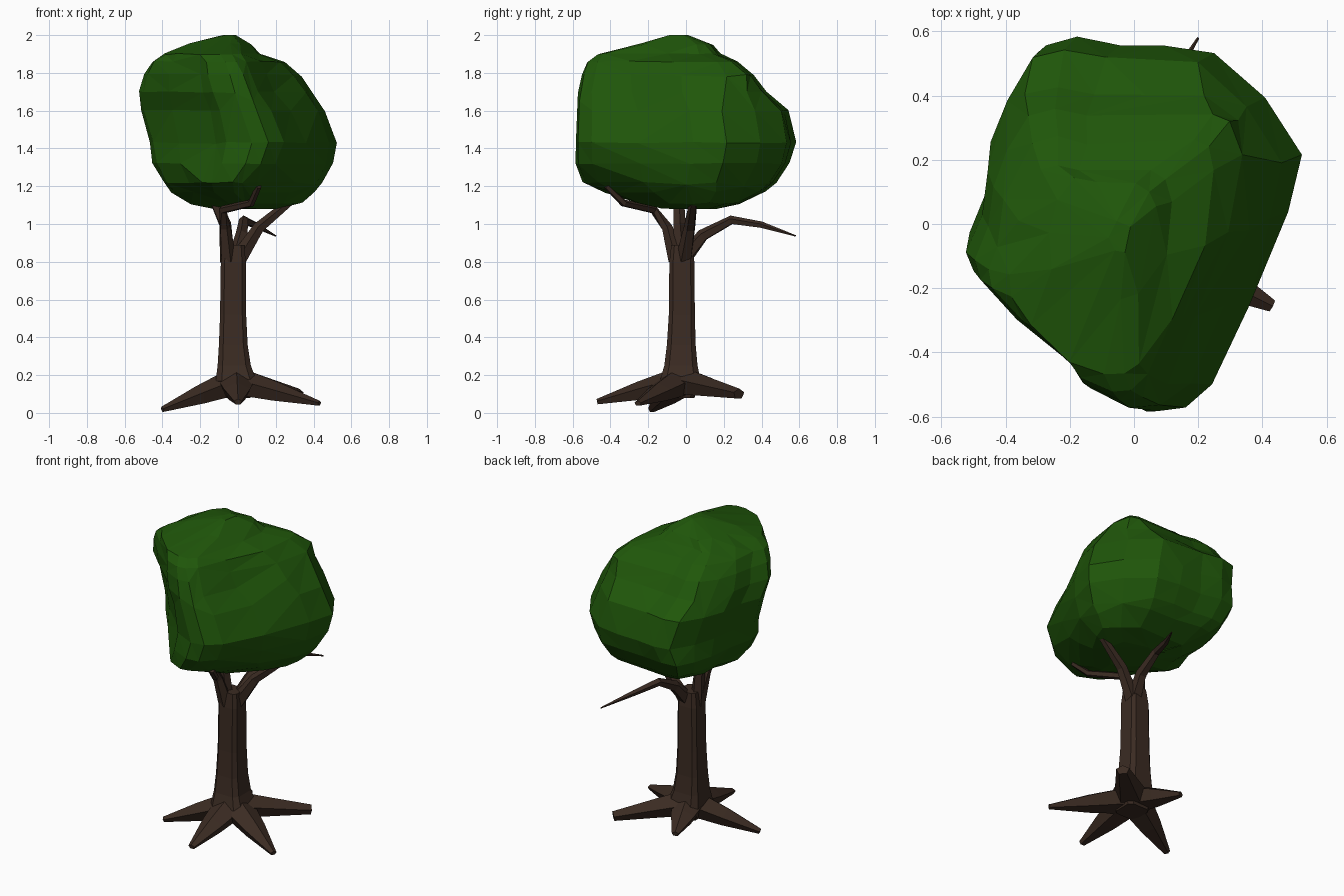
import bpy, bmesh, math, random
from mathutils import Vector

if "Cube" in bpy.data.objects:
    bpy.data.objects.remove(bpy.data.objects["Cube"])

random.seed(4)


def material(name, rgb):
    m = bpy.data.materials.new(name)
    m.diffuse_color = (*rgb, 1)
    m.use_nodes = True
    m.node_tree.nodes["Principled BSDF"].inputs["Base Color"].default_value = m.diffuse_color
    return m


BARK = material("dark bark", (0.043, 0.024, 0.016))
LEAF = material("leaf green", (0.014, 0.094, 0.003))


def loft(name, rings, mat, triangulate=False):
    """Skin a stack of equal-length vertex rings and cap both ends."""
    bm = bmesh.new()
    loops = [[bm.verts.new(p) for p in ring] for ring in rings]
    n = len(loops[0])
    for a, b in zip(loops, loops[1:]):
        for i in range(n):
            j = (i + 1) % n
            bm.faces.new((a[i], a[j], b[j], b[i]))
    bm.faces.new(loops[0][::-1])
    bm.faces.new(loops[-1])
    if triangulate:
        bmesh.ops.triangulate(bm, faces=bm.faces[:])
    bmesh.ops.recalc_face_normals(bm, faces=bm.faces[:])
    me = bpy.data.meshes.new(name)
    bm.to_mesh(me)
    bm.free()
    me.materials.append(mat)
    ob = bpy.data.objects.new(name, me)
    bpy.context.collection.objects.link(ob)
    return ob


def tube(name, points, radii, sides=5, flat=1.0):
    """Tapered limb along a path; flat squashes it vertically."""
    pts = [Vector(p) for p in points]
    rings = []
    for k, p in enumerate(pts):
        d = (pts[min(k + 1, len(pts) - 1)] - pts[max(k - 1, 0)]).normalized()
        u = d.cross(Vector((0, 0, 1))).normalized()
        v = u.cross(d)
        rings.append([p + radii[k] * (u * math.cos(t) + v * flat * math.sin(t))
                      for t in (math.tau * (i / sides) + math.pi / 2 for i in range(sides))])
    return loft(name, rings, BARK)


# Trunk: chamfered square section with a flared foot (z, centre x, centre y, half width)
section = [(1, -.7), (1, .7), (.7, 1), (-.7, 1), (-1, .7), (-1, -.7), (-.7, -1), (.7, -1)]
stations = [(0.08, -0.01, -0.03, 0.075), (0.17, -0.01, -0.03, 0.108), (0.25, -0.02, -0.027, 0.088),
            (0.36, -0.025, -0.025, 0.076), (0.52, -0.026, -0.022, 0.069),
            (0.80, -0.025, -0.022, 0.066), (0.89, -0.023, -0.022, 0.056)]
loft("trunk", [[(cx + h * a, cy + h * b, z) for a, b in section] for z, cx, cy, h in stations], BARK)

# Spreading roots, each running from the foot down to its tip (x, y, z, tip radius)
root_tips = {"left": (-0.40, -0.18, 0.018, 0.022), "front": (0.0, -0.47, 0.058, 0.022),
             "right": (0.43, -0.255, 0.05, 0.02), "back_right": (0.32, 0.28, 0.10, 0.04),
             "back_left": (-0.12, 0.28, 0.10, 0.022)}
start = Vector((-0.01, -0.03, 0.165))
for name, (*tip, tip_radius) in root_tips.items():
    tip = Vector(tip)
    mid = start.lerp(tip, 0.5)
    tube("root_" + name, [start, mid, tip], [0.11, 0.074, tip_radius], flat=0.72)

# Branches
tube("branch_back",
     [(-0.01, -0.01, 0.82), (0.02, 0.09, 0.94), (0.03, 0.24, 1.02), (0.09, 0.40, 0.995), (0.2, 0.58, 0.937)],
     [0.045, 0.034, 0.025, 0.018, 0.004])
tube("branch_front",
     [(-0.05, -0.05, 0.81), (-0.07, -0.10, 0.98), (-0.08, -0.17, 1.075), (0.07, -0.33, 1.11), (0.11, -0.42, 1.2)],
     [0.045, 0.030, 0.023, 0.020, 0.016])
tube("branch_left",
     [(-0.055, -0.03, 0.80), (-0.07, -0.035, 1.0), (-0.14, -0.04, 1.16)], [0.042, 0.034, 0.028])
tube("branch_right",
     [(0.0, -0.01, 0.81), (0.11, 0.02, 0.98), (0.28, 0.04, 1.12)], [0.046, 0.032, 0.022])

# Canopy: plan outline refitted at each height to the side-to-side and front-to-back extents
plan = [(0.05, -0.585), (0.14, -0.57), (0.23, -0.50), (0.35, -0.25), (0.48, 0.04), (0.52, 0.22),
        (0.40, 0.40), (0.24, 0.54), (0.07, 0.56), (-0.07, 0.56), (-0.20, 0.585), (-0.31, 0.56),
        (-0.39, 0.42), (-0.45, 0.28), (-0.465, 0.12), (-0.52, -0.02), (-0.50, -0.11), (-0.36, -0.27),
        (-0.16, -0.44), (-0.10, -0.52)]
levels = [  # z, x min, x max, y min, y max
    (1.082, -0.12, 0.22, -0.12, 0.17), (1.11, -0.25, 0.34, -0.25, 0.29),
    (1.17, -0.35, 0.41, -0.43, 0.42), (1.22, -0.39, 0.45, -0.545, 0.48),
    (1.32, -0.45, 0.50, -0.585, 0.55), (1.43, -0.47, 0.52, -0.585, 0.58),
    (1.60, -0.515, 0.46, -0.58, 0.545), (1.70, -0.52, 0.39, -0.575, 0.425),
    (1.79, -0.495, 0.325, -0.55, 0.355), (1.86, -0.455, 0.25, -0.525, 0.27),
    (1.90, -0.39, 0.12, -0.47, 0.18), (1.95, -0.28, 0.07, -0.25, 0.14),
    (2.0, -0.08, -0.01, -0.09, 0.01)]


def bump(z, centre, width):
    return max(0.0, 1 - abs(z - centre) / width)


def corner_fullness(p, q, z):
    """How far a diagonal corner of the outline is squared out (or pulled in)."""
    if p > 0 and q > 0:
        return 0.9 * bump(z, 1.83, 0.22)       # back right shoulder
    if p < 0 and q < 0:
        return 0.5 * bump(z, 1.96, 0.10) - 0.2 * bump(z, 1.6, 0.3)
    if p < 0 and q > 0:
        return 0.35 * bump(z, 1.25, 0.2)       # low back left bulge
    return 0.7 * bump(z, 1.93, 0.07) - 0.15 * bump(z, 1.2, 0.2)


def wobble():
    return random.uniform(-0.004, 0.004)


rings = []
for z, x0, x1, y0, y1 in levels:
    ring = []
    for x, y in plan:
        p, q = x / 0.52, y / 0.585
        w = corner_fullness(p, q, z) * min(1, 2 * abs(p * q))
        p += w * (math.copysign(1, p) - p)
        q += w * (math.copysign(1, q) - q)
        if q < -0.6:
            p -= 0.25 * bump(z, 1.2, 0.15)     # low front tip leans left
        if x > 0.2 and y < -0.2:
            p *= 1 - 0.2 * bump(z, 1.73, 0.2)  # groove between the front and back lobes
        ring.append((x0 + (p + 1) / 2 * (x1 - x0) + wobble(),
                     y0 + (q + 1) / 2 * (y1 - y0) + wobble(),
                     z + wobble() if z < 2 else z))
    rings.append(ring)
canopy = loft("canopy", rings, LEAF, triangulate=True)

# Thin the mesh for irregular low-poly facets
dec = canopy.modifiers.new("facets", "DECIMATE")
dec.ratio = 0.75
